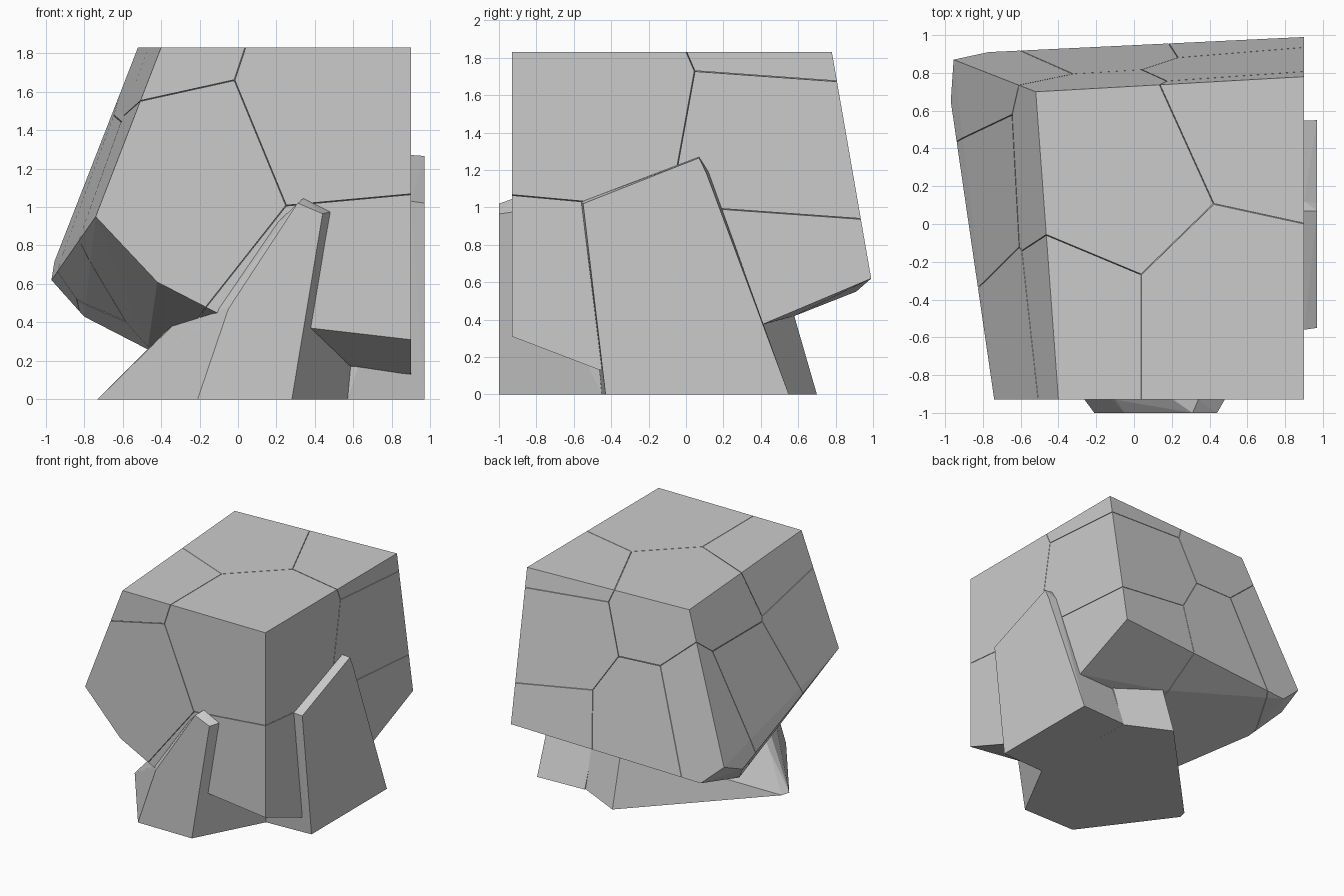
import bpy, bmesh
from mathutils import Vector

if "Cube" in bpy.data.objects:
    bpy.data.objects.remove(bpy.data.objects["Cube"])

GAP = 0.002  # half width of the cracks between shards


def hull_bmesh(points):
    bm = bmesh.new()
    for p in points:
        bm.verts.new(p)
    res = bmesh.ops.convex_hull(bm, input=bm.verts)
    loose = [v for v in bm.verts if not v.link_faces]
    bmesh.ops.delete(bm, geom=loose, context='VERTS')
    bmesh.ops.dissolve_limit(bm, angle_limit=0.03, verts=bm.verts, edges=bm.edges)
    bmesh.ops.recalc_face_normals(bm, faces=bm.faces)
    return bm


def add_object(name, bm):
    me = bpy.data.meshes.new(name)
    bm.to_mesh(me)
    bm.free()
    ob = bpy.data.objects.new(name, me)
    bpy.context.collection.objects.link(ob)
    return ob


# Boulder: tapered block with an angled underside
boulder = [
    (-.40, -.93, 1.83), (.90, -.93, 1.83), (.90, .78, 1.83), (-.52, .70, 1.83),
    (-.74, -.93, .95), (-.42, -.93, .61), (-.11, -.93, .45), (.38, -.93, .37),
    (.90, -.93, .31), (.90, -.46, .13), (.59, -.50, .18),
    (.90, .41, .375), (.90, .99, .62), (.06, .95, .60), (.19, .58, .42),
    (-.77, .91, .55), (-.955, .87, .715), (-.97, .65, .62),
    (-.80, .45, .43), (-.47, -.20, .26),
]

# Shard centres: the boulder is cracked along the planes midway between them
seeds = [Vector(s) for s in (
    (.50, -.50, 1.55), (.60, -.60, .45), (-.35, -.55, 1.20), (-.50, -.50, 1.88),
    (-.20, .22, 1.60), (.70, .60, 1.35), (.75, .65, 2.05), (.60, .55, .65),
    (-.95, .20, 1.15), (-.25, .60, .75), (-.85, .85, 1.0),
)]
for i, s in enumerate(seeds):
    bm = hull_bmesh(boulder)
    for j, t in enumerate(seeds):
        if i == j or not bm.verts:
            continue
        n = (t - s).normalized()
        bmesh.ops.bisect_plane(bm, geom=bm.verts[:] + bm.edges[:] + bm.faces[:],
                               plane_co=(s + t) / 2 - n * GAP, plane_no=n, clear_outer=True)
        rim = [e for e in bm.edges if e.is_boundary]
        if rim:
            bmesh.ops.edgeloop_fill(bm, edges=rim)
    bmesh.ops.recalc_face_normals(bm, faces=bm.faces)
    if bm.faces:
        add_object(f"boulder_shard_{i + 1}", bm)
    else:
        bm.free()

# Front foot: large splayed shard standing on the ground
add_object("front_foot", hull_bmesh([
    (.28, -1, 0), (-.21, -1, 0), (-.73, -.30, 0), (-.71, -.23, 0), (.18, .70, 0),
    (.55, .52, 0), (.57, -.45, 0),
    (-.05, -1, .47), (.31, -1, 1.02), (.44, -1, .965),
    (-.10, -.93, .47), (.20, -.93, .90), (.34, -.93, 1.045), (.48, -.93, .975),
    (-.47, -.40, .26), (.19, .57, .45), (.56, .40, .42), (.59, -.45, .18),
]))

# Right foot: slab leaning against the right side
add_object("right_foot", hull_bmesh([
    (.57, -.45, 0), (.97, -.43, 0), (.97, .55, 0), (.55, .53, 0),
    (.97, -.55, 1.02), (.97, .07, 1.265), (.97, .11, 1.18),
    (.90, -.56, 1.03), (.90, .07, 1.27), (.90, .12, 1.19),
    (.58, -.46, .30), (.55, .40, .38), (.56, 0, .60),
]))
